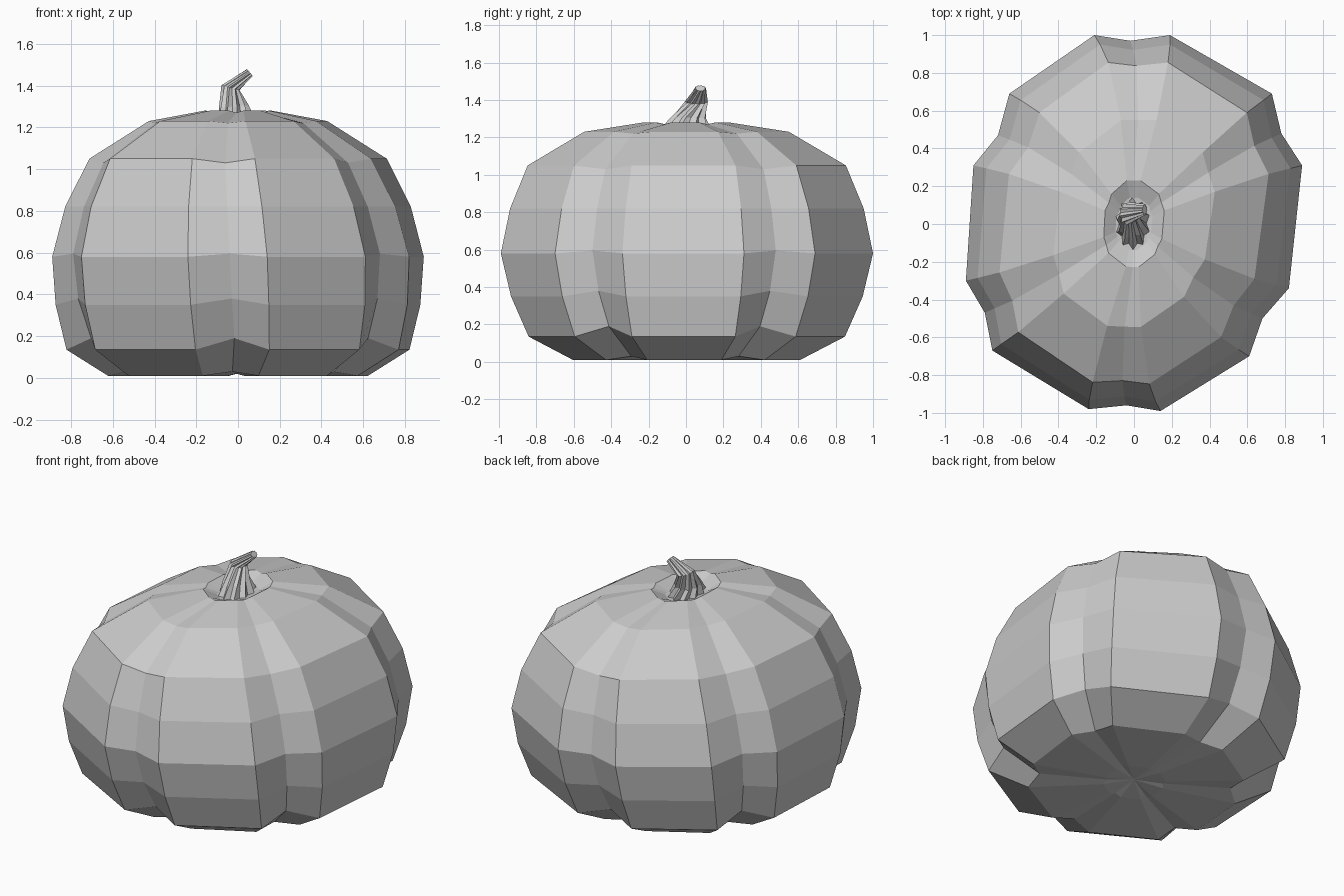
import bpy, bmesh, math
from mathutils import Matrix, Vector

cube = bpy.data.objects.get("Cube")
if cube:
    bpy.data.objects.remove(cube, do_unlink=True)

grey = bpy.data.materials.new("plain grey")
grey.use_nodes = True
grey.diffuse_color = (0.6, 0.6, 0.6, 1)
grey.node_tree.nodes["Principled BSDF"].inputs["Base Color"].default_value = (0.6, 0.6, 0.6, 1)


def loft(name, rings, start_cap=None, end_cap=None):
    """Skin closed rings of equal length; a cap point makes a fan, None a flat face."""
    bm = bmesh.new()
    loops = [[bm.verts.new(p) for p in ring] for ring in rings]
    n = len(loops[0])
    for low, high in zip(loops, loops[1:]):
        for i in range(n):
            j = (i + 1) % n
            bm.faces.new((low[i], low[j], high[j], high[i]))
    for loop, cap in ((loops[0], start_cap), (loops[-1], end_cap)):
        if cap is None:
            bm.faces.new(loop)
        else:
            tip = bm.verts.new(cap)
            for i in range(n):
                bm.faces.new((loop[i], loop[(i + 1) % n], tip))
    bmesh.ops.recalc_face_normals(bm, faces=bm.faces)
    mesh = bpy.data.meshes.new(name)
    bm.to_mesh(mesh)
    bm.free()
    mesh.materials.append(grey)
    obj = bpy.data.objects.new(name, mesh)
    bpy.context.collection.objects.link(obj)
    return obj


# Widest outline of the body: six lobes, each groove point sits between two lobe corners
outline = [(0.19, 1.0), (-0.02, 0.97), (-0.21, 1.0),
           (-0.66, 0.69), (-0.72, 0.47), (-0.85, 0.31),
           (-0.89, -0.30), (-0.79, -0.47), (-0.75, -0.67),
           (-0.24, -0.98), (-0.04, -0.96), (0.14, -0.99),
           (0.61, -0.70), (0.68, -0.50), (0.82, -0.34),
           (0.89, 0.31), (0.78, 0.48), (0.73, 0.69)]

# Body levels: height, x scale, y scale, twist, groove scale, groove lift
levels = [(0.01, 0.20, 0.18, 0, 1.0, 0.01),
          (0.01, 0.70, 0.61, 0, 0.96, 0.02),
          (0.135, 0.93, 0.85, -0.02, 0.97, 0.055),
          (0.35, 0.985, 0.945, -0.01, 0.99, 0.03),
          (0.58, 1.0, 1.0, 0, 1.0, 0.015),
          (0.82, 0.925, 0.95, 0.015, 1.0, 0),
          (1.05, 0.79, 0.855, 0.03, 1.01, -0.02),
          (1.23, 0.47, 0.55, 0.03, 1.03, -0.01),
          (1.28, 0.18, 0.23, 0, 1.03, -0.01),
          (1.24, 0.11, 0.14, 0, 1.0, 0)]
body = []
for z, sx, sy, twist, groove, lift in levels:
    ring = []
    for i, (x, y) in enumerate(outline):
        is_groove = i % 3 == 1
        g = groove if is_groove else 1
        ring.append(((x * sx + twist * y) * g, y * sy * g, z + lift * is_groove))
    body.append(ring)
loft("pumpkin_body", body, (0, 0, 0.03), (0, 0, 1.23))

# Ribbed stem: centre, x radius, y radius, tilt about y, twist
sections = [((-0.005, 0, 1.23), 0.095, 0.145, 0, 0),
            ((-0.02, 0.01, 1.30), 0.072, 0.10, -5, 12),
            ((-0.036, 0.055, 1.39), 0.046, 0.062, 15, 30),
            ((0.057, 0.077, 1.463), 0.022, 0.03, 50, 45)]
ribs = 10
stem = []
for centre, rx, ry, tilt, twist in sections:
    turn = Matrix.Rotation(math.radians(tilt), 3, "Y")
    ring = []
    for i in range(ribs * 2):
        a = math.pi * i / ribs + math.radians(twist)
        r = 1 if i % 2 else 0.78
        ring.append(Vector(centre) + turn @ Vector((rx * r * math.cos(a), ry * r * math.sin(a), 0)))
    stem.append(ring)
loft("stem", stem)
